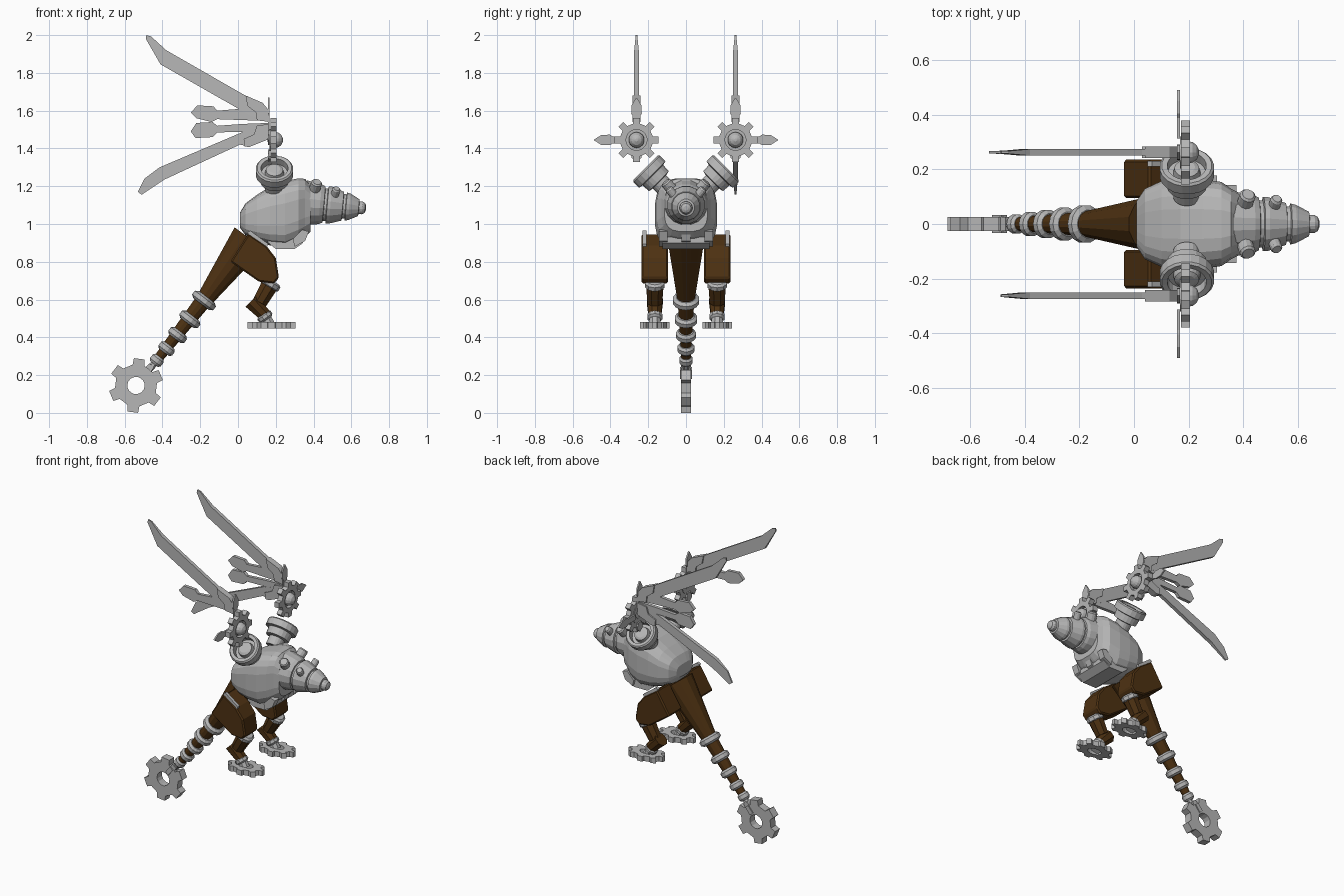
import bpy, bmesh, math
from mathutils import Vector, Matrix

if "Cube" in bpy.data.objects:
    bpy.data.objects.remove(bpy.data.objects["Cube"])


def material(name, rgb):
    m = bpy.data.materials.new(name)
    m.diffuse_color = (*rgb, 1)
    m.use_nodes = True
    m.node_tree.nodes["Principled BSDF"].inputs["Base Color"].default_value = m.diffuse_color
    return m


GREY = material("brushed grey", (0.47, 0.47, 0.47))
BROWN = material("dark brown", (0.075, 0.031, 0.006))


def finish(name, bm, mat):
    bmesh.ops.recalc_face_normals(bm, faces=bm.faces)
    me = bpy.data.meshes.new(name)
    bm.to_mesh(me)
    bm.free()
    me.materials.append(mat)
    ob = bpy.data.objects.new(name, me)
    bpy.context.collection.objects.link(ob)
    return ob


def loft(name, rings, mat, closed=False):
    """Skin a list of equal-length point rings; cap ends unless closed."""
    bm = bmesh.new()
    vs = [[bm.verts.new(p) for p in r] for r in rings]
    n = len(rings[0])
    pairs = list(zip(vs, vs[1:])) + ([(vs[-1], vs[0])] if closed else [])
    for a, b in pairs:
        for i in range(n):
            j = (i + 1) % n
            bm.faces.new((a[i], a[j], b[j], b[i]))
    if not closed:
        bm.faces.new(vs[0])
        bm.faces.new(vs[-1])
    return finish(name, bm, mat)


def revolve(name, profile, origin, axis, mat=GREY, sides=16):
    """Turn (distance along axis, radius) pairs round an axis."""
    rot = Vector(axis).to_track_quat('Z', 'Y')
    o = Vector(origin)
    rings = []
    for t, r in profile:
        rings.append([o + rot @ Vector((r * math.cos(2 * math.pi * (i + .5) / sides),
                                        r * math.sin(2 * math.pi * (i + .5) / sides), t))
                      for i in range(sides)])
    return loft(name, rings, mat)


def limb(name, a, b, ra, rb, mat=BROWN, sides=8):
    a, b = Vector(a), Vector(b)
    return revolve(name, [(0, ra), ((b - a).length, rb)], a, b - a, mat, sides)


def plate(name, pts, y, thick, mat=GREY, tip_x=None):
    """Extrude an xz outline along y; thin the points left of tip_x."""
    def half(x):
        return thick / 2 * (0.4 if tip_x is not None and x < tip_x else 1)
    return loft(name, [[(x, y + k * half(x), z) for x, z in pts] for k in (-1, 1)], mat)


def gear(name, centre, u, v, root, tip, hole, teeth, thick, phase=0, stretch=1):
    """Toothed ring in the plane u,v."""
    c, u, v = Vector(centre), Vector(u), Vector(v)
    n = u.cross(v) * thick / 2
    step = 2 * math.pi / teeth
    outer, inner = [], []
    for k in range(teeth):
        for f, r in ((-.27, root), (-.19, tip), (.19, tip), (.27, root)):
            a = phase + (k + f) * step
            d = u * math.cos(a) * stretch + v * math.sin(a)
            outer.append(c + d * r)
            inner.append(c + d * hole)
    return loft(name, [[p - n for p in outer], [p + n for p in outer],
                       [p + n for p in inner], [p - n for p in inner]], GREY, True)


# Body: rounded box sections along x (x, low z, high z, half width)
def section(x, lo, hi, w, n=20):
    out = []
    for i in range(n):
        a = 2 * math.pi * (i + .5) / n
        c, s = math.cos(a), math.sin(a)
        e = 0.6
        out.append((x, w * math.copysign(abs(c) ** e, c),
                    (lo + hi) / 2 + (hi - lo) / 2 * math.copysign(abs(s) ** e, s)))
    return out


loft("body", [section(*s) for s in (
    (.01, .98, 1.06, .085), (.04, .94, 1.11, .13), (.10, .91, 1.155, .158),
    (.17, .885, 1.20, .165), (.25, .875, 1.228, .165), (.32, .905, 1.243, .155),
    (.355, .93, 1.24, .13), (.385, .96, 1.205, .115))], GREY)

# Belly plate with clips
plate("belly_plate", [(.16, .90), (.20, .868), (.30, .868), (.345, .90), (.345, .93), (.16, .93)], 0, .25)
for y in (-.12, 0, .12):
    plate("belly_clip", [(.30, .88), (.355, .91), (.375, .96), (.34, .97), (.29, .92)], y, .045)

# Nose: flared cone segments
revolve("nose_cone", [(0, .122), (.08, .108), (.10, .098), (.102, .088), (.115, .088),
                      (.118, .101), (.135, .10), (.20, .078), (.202, .066), (.215, .066),
                      (.218, .076), (.235, .072), (.285, .046), (.287, .034), (.305, .034),
                      (.318, .026), (.324, .012)],
        (.355, 0, 1.112), (1, 0, -.09))
# Eye knobs
for s in (-1, 1):
    for x, y, z, r in ((.40, .06, 1.165, .03), (.505, .045, 1.13, .022)):
        revolve("eye_knob", [(0, r), (.07, r), (.078, r * .75)],
                (x, s * y, z), (.22, s * .6, .72), sides=12)

# Tail: tapered core, rings, fork and end gear
t0, t1 = Vector((.06, 0, .925)), Vector((-.44, 0, .265))
limb("tail_core_upper", t0, (-.17, 0, .61), .10, .048, BROWN, 12)
limb("tail_core_lower", (-.17, 0, .61), t1, .046, .024, BROWN, 12)
for x, z, r in ((-.18, .595, .07), (-.255, .495, .061), (-.32, .412, .053),
                (-.378, .34, .045), (-.43, .278, .036)):
    revolve("tail_ring", [(-.024, r * .75), (-.012, r), (.012, r), (.024, r * .75)],
            (x, 0, z), t1 - t0, sides=14)
limb("tail_shaft", t1, (-.475, 0, .225), .02, .02, GREY)
plate("tail_fork_base", [(-.445, .24), (-.47, .262), (-.52, .21), (-.49, .18)], 0, .05)
for s in (-1, 1):
    plate("tail_fork_prong", [(-.465, .225), (-.485, .243), (-.52, .20), (-.50, .18)], s * .027, .012)
gear("tail_gear", (-.54, 0, .145), (1, 0, 0), (0, 0, 1), .112, .145, .046, 6, .052, math.radians(23))

# Legs
for s in (-1, 1):
    y = s * .165
    thigh = plate("thigh", [(.055, .95), (.15, .885), (.20, .82), (.217, .715), (.19, .685),
                            (.11, .695), (-.04, .80), (-.015, .84)], y, .14, BROWN)
    bev = thigh.modifiers.new("edge", 'BEVEL')
    bev.width = .008
    bev.segments = 1
    plate("hip_trim", [(.05, .955), (.065, .965), (.16, .895), (.15, .87), (.06, .935)], y + s * .055, .02)
    revolve("knee_ring", [(-.02, .042), (-.01, .055), (.012, .055), (.022, .042)],
            (.172, y, .683), (-.5, 0, -.8), sides=10)
    limb("shin", (.17, y, .68), (.115, y, .585), .05, .042)
    limb("ankle", (.07, y, .592), (.145, y, .515), .046, .036)
    revolve("ankle_ring", [(-.018, .032), (-.008, .042), (.01, .042), (.02, .03)],
            (.142, y, .51), (.5, 0, -.7), sides=10)
    limb("foot_neck", (.145, y, .51), (.165, y, .465), .03, .034, GREY)
    gear("foot_gear", (.177, y, .463), (1, 0, 0), (0, 1, 0), .064, .079, .03, 8, .035, 0, 1.62)

# Wing outlines in xz
upper_blade = [(-.485, 2.0), (-.46, 1.993), (-.38, 1.92), (.03, 1.685), (.13, 1.64), (.16, 1.60),
               (.16, 1.55), (.07, 1.57), (.02, 1.60), (-.41, 1.845), (-.488, 1.98)]
upper_feather = [(-.25, 1.59), (-.215, 1.628), (-.13, 1.623), (-.11, 1.60), (.04, 1.612), (.16, 1.57),
                 (.16, 1.545), (.03, 1.55), (-.11, 1.555), (-.14, 1.54), (-.22, 1.56)]
lower_feather = [(-.25, 1.49), (-.22, 1.535), (-.135, 1.54), (-.11, 1.52), (.03, 1.53), (.16, 1.535),
                 (.16, 1.49), (-.11, 1.485), (-.135, 1.46), (-.225, 1.455)]
lower_blade = [(-.53, 1.17), (-.495, 1.24), (-.415, 1.30), (.02, 1.485), (.16, 1.51), (.16, 1.455),
               (.06, 1.41), (.01, 1.42), (-.39, 1.235), (-.51, 1.155)]
upper_mount = [(.04, 1.68), (.13, 1.642), (.165, 1.60), (.165, 1.54), (.10, 1.55), (.095, 1.59), (.05, 1.625)]
lower_mount = [(.035, 1.41), (.06, 1.408), (.165, 1.45), (.165, 1.53), (.10, 1.52), (.085, 1.475), (.03, 1.45)]

for s in (-1, 1):
    y = s * .262
    # Shoulder socket: stepped cup pointing up and out
    revolve("shoulder_socket", [(-.14, .05), (-.085, .05), (-.08, .075), (-.035, .078), (-.03, .10),
                                (.012, .10), (.02, .092), (.018, .072), (-.02, .07), (-.02, .05),
                                (.005, .045), (.012, .03)],
            (.193, s * .20, 1.283), (0, s, 1), sides=20)
    # Wing hub: gear, disc and ball
    gear("wing_gear", (.188, y, 1.445), (0, 1, 0), (0, 0, 1), .088, .118, .055, 8, .034, math.pi / 8 * 0)
    revolve("hub_disc", [(0, .06), (.012, .06)], (.168, y, 1.445), (1, 0, 0))
    revolve("hub_ball", [(.042 * math.sin(a), .042 * math.cos(a)) for a in
                         [math.radians(d) for d in (-80, -50, -25, 0, 25, 50, 80)]],
            (.197, y, 1.445), (1, 0, 0), sides=14)
    # Thin pointed spikes behind the gear: outward, up, and short down
    for d, length in (((0, s, 0), .228), ((0, 0, 1), .225), ((0, 0, -1), .115)):
        d = Vector(d)
        w = Vector((1, 0, 0)).cross(d)
        c = Vector((.163, y, 1.445))
        outline = [c + d * a + w * b for a, b in (
            (.05, -.018), (length * .55, -.018), (length * .62, -.028), (length * .82, -.026), (length, 0),
            (length * .82, .026), (length * .62, .028), (length * .55, .018), (.05, .018))]
        off = Vector((.005, 0, 0))
        loft("hub_spike", [[p - off for p in outline], [p + off for p in outline]], GREY)
    # Blades; only the far wing keeps its lower half
    plate("wing_upper_blade", upper_blade, y, .024, tip_x=-.43)
    plate("wing_upper_feather", upper_feather, y, .022)
    plate("wing_upper_mount", upper_mount, y, .042)
    if s > 0:
        plate("wing_lower_feather", lower_feather, y, .022)
        plate("wing_lower_blade", lower_blade, y, .024, tip_x=-.45)
        plate("wing_lower_mount", lower_mount, y, .042)
